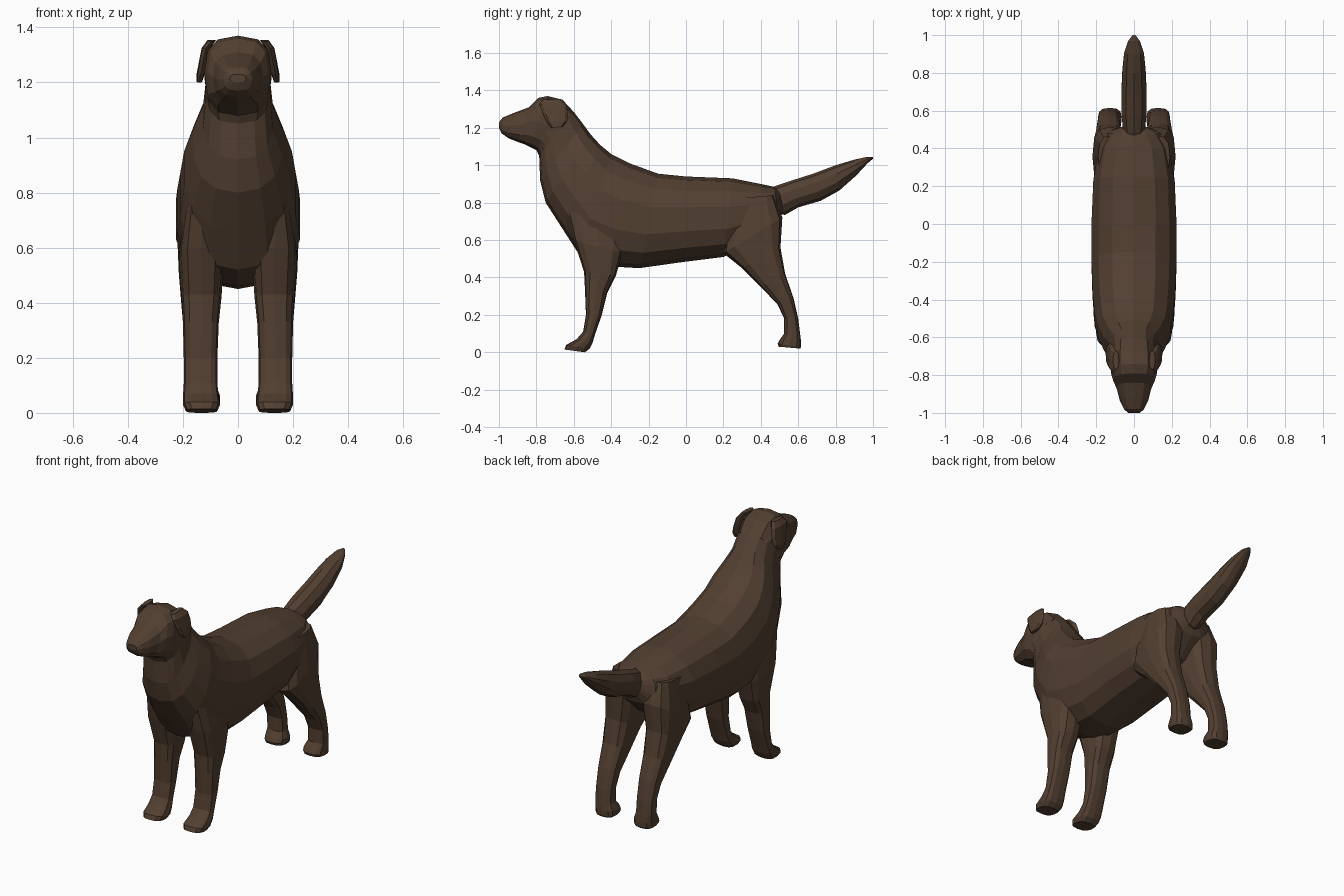
import bpy
import bmesh
import math
from mathutils import Vector

default_cube = bpy.data.objects.get("Cube")
if default_cube:
    bpy.data.objects.remove(default_cube, do_unlink=True)

# One coat colour for the whole animal
coat = bpy.data.materials.new("dark_brown_coat")
coat.use_nodes = True
coat_colour = (0.085, 0.05, 0.031, 1)
coat.diffuse_color = coat_colour
shader = coat.node_tree.nodes["Principled BSDF"]
shader.inputs["Base Color"].default_value = coat_colour
shader.inputs["Roughness"].default_value = 0.9


def rounded(value, exponent):
    """Push a sine or cosine outwards to make a squarer cross-section."""
    return math.copysign(abs(value) ** (2 / exponent), value)


def section_ring(bm, section, sides, exponent):
    """Closed ring through two side-view points and two x limits."""
    start_y, start_z, end_y, end_z, inner, outer = section
    start = Vector((0, start_y, start_z))
    end = Vector((0, end_y, end_z))
    centre = (start + end) / 2
    centre.x = (inner + outer) / 2
    along = (start - end) / 2
    across = Vector(((outer - inner) / 2, 0, 0))
    ring = []
    for step in range(sides):
        angle = math.tau * step / sides
        point = (centre + along * rounded(math.cos(angle), exponent)
                 + across * rounded(math.sin(angle), exponent))
        ring.append(bm.verts.new(point))
    return ring


def loft(name, sections, sides=12, exponent=2.4, mirrored=False):
    """Skin a row of cross-sections into a closed, faceted part."""
    bm = bmesh.new()
    rings = [section_ring(bm, s, sides, exponent) for s in sections]
    for ring, following in zip(rings, rings[1:]):
        for i in range(sides):
            j = (i + 1) % sides
            bm.faces.new((ring[i], ring[j], following[j], following[i]))
    bm.faces.new(rings[0])
    bm.faces.new(rings[-1])
    bmesh.ops.recalc_face_normals(bm, faces=bm.faces)
    mesh = bpy.data.meshes.new(name)
    bm.to_mesh(mesh)
    bm.free()
    mesh.materials.append(coat)
    part = bpy.data.objects.new(name, mesh)
    bpy.context.collection.objects.link(part)
    if mirrored:
        mirror = part.modifiers.new("other_side", "MIRROR")
        mirror.use_axis = (True, False, False)
        mirror.use_mirror_merge = False
    return part


def centred(rows):
    """Turn rows ending in a half-width into symmetric sections."""
    return [(*row[:4], -row[4], row[4]) for row in rows]


# Torso and neck: top point, underside point, half-width
torso = [
    (.5, .86, .52, .76, .07),
    (.47, .885, .5, .7, .14),
    (.4, .9, .4, .6, .19),
    (.25, .93, .2, .51, .22),
    (0, .94, 0, .485, .23),
    (-.15, .955, -.25, .45, .23),
    (-.3, 1.01, -.42, .46, .225),
    (-.4, 1.06, -.57, .52, .215),
    (-.46, 1.11, -.66, .66, .2),
    (-.51, 1.165, -.75, .8, .165),
    (-.55, 1.22, -.78, .92, .13),
    (-.6, 1.285, -.785, 1.05, .12),
    (-.66, 1.345, -.8, 1.08, .12),
]
loft("torso_and_neck", centred(torso), sides=14)

# Head and muzzle
head = [
    (-.6, 1.285, -.785, 1.05, .115),
    (-.66, 1.35, -.8, 1.08, .122),
    (-.74, 1.37, -.84, 1.1, .122),
    (-.79, 1.36, -.87, 1.115, .11),
    (-.84, 1.31, -.9, 1.125, .092),
    (-.92, 1.28, -.95, 1.145, .075),
    (-.98, 1.255, -.985, 1.17, .052),
    (-1, 1.23, -1, 1.2, .03),
]
loft("head", centred(head), exponent=2.7)

# Tail, rising backwards to a point
tail = [
    (.44, .87, .47, .74, .05),
    (.48, .89, .53, .735, .06),
    (.57, .92, .6, .775, .07),
    (.68, .955, .72, .81, .07),
    (.8, 1, .82, .865, .065),
    (.9, 1.03, .91, .945, .055),
    (.97, 1.045, .97, 1.01, .032),
    (1, 1.045, 1, 1.035, .008),
]
loft("tail", centred(tail), sides=10, exponent=2.1)

# Front legs: front point, back point, inner x, outer x
front_leg = [
    (-.64, .76, -.32, .76, .07, .19),
    (-.6, .6, -.34, .53, .05, .215),
    (-.545, .43, -.375, .41, .06, .205),
    (-.54, .33, -.42, .32, .07, .2),
    (-.535, .2, -.45, .2, .075, .197),
    (-.55, .11, -.485, .1, .075, .197),
    (-.585, .07, -.5, .05, .07, .2),
    (-.64, .04, -.515, .02, .065, .2),
    (-.65, .015, -.54, 0, .075, .19),
]
loft("front_legs", front_leg, sides=12, exponent=2.9, mirrored=True)

# Hind legs with broad thigh, hock and small paw
hind_leg = [
    (.24, .82, .47, .84, .03, .19),
    (.2, .53, .515, .72, .03, .22),
    (.3, .45, .505, .56, .055, .215),
    (.4, .35, .53, .42, .065, .205),
    (.49, .255, .575, .29, .075, .195),
    (.525, .18, .6, .18, .08, .19),
    (.525, .1, .61, .1, .08, .19),
    (.5, .065, .615, .06, .065, .19),
    (.49, .045, .615, .03, .065, .19),
    (.495, .03, .61, .02, .07, .185),
]
loft("hind_legs", hind_leg, sides=12, exponent=2.9, mirrored=True)

# Folded ears hanging beside the skull
ear = [
    (-.77, 1.35, -.67, 1.355, .08, .112),
    (-.785, 1.325, -.64, 1.325, .1, .132),
    (-.765, 1.275, -.63, 1.275, .112, .142),
    (-.745, 1.23, -.635, 1.235, .12, .15),
    (-.72, 1.2, -.66, 1.205, .13, .15),
]
loft("ears", ear, sides=8, exponent=2.6, mirrored=True)
